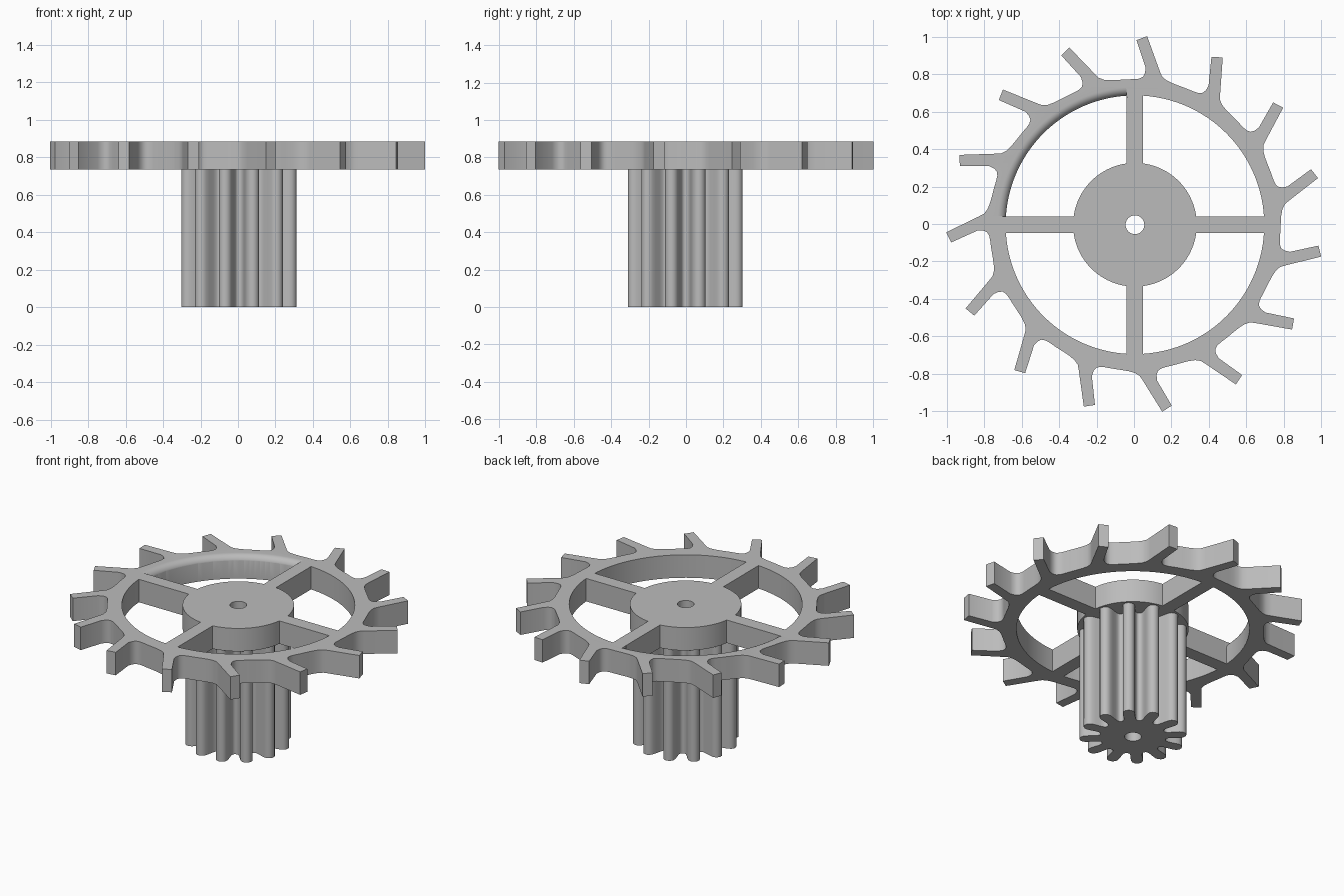
import bpy, bmesh, math
from mathutils import Vector

cube = bpy.data.objects.get("Cube")
if cube:
    bpy.data.objects.remove(cube, do_unlink=True)

AXIS = Vector((0.005, -0.004, 0))
BOTTOM, TOP = 0.735, 0.885          # wheel faces
RIM, HUB, BORE, SPOKE = 0.69, 0.33, 0.05, 0.044

steel = bpy.data.materials.new("plain grey metal")
steel.use_nodes = True
steel.diffuse_color = (0.5, 0.5, 0.5, 1)
steel.node_tree.nodes["Principled BSDF"].inputs["Base Color"].default_value = (0.5, 0.5, 0.5, 1)


def polar(deg, r):
    a = math.radians(deg)
    return (r * math.cos(a), r * math.sin(a))


def arc(r, start, end, steps):
    return [polar(start + (end - start) * i / steps, r) for i in range(steps + 1)]


def activate(ob):
    bpy.ops.object.select_all(action='DESELECT')
    ob.select_set(True)
    bpy.context.view_layer.objects.active = ob


def plate(name, loops, z0, z1):
    """Extrude an outline with holes from z0 to z1."""
    cu = bpy.data.curves.new(name, 'CURVE')
    cu.dimensions = '2D'
    cu.fill_mode = 'BOTH'
    cu.extrude = (z1 - z0) / 2
    for loop in loops:
        sp = cu.splines.new('POLY')
        sp.points.add(len(loop) - 1)
        for p, (x, y) in zip(sp.points, loop):
            p.co = (x, y, 0, 1)
        sp.use_cyclic_u = True
    ob = bpy.data.objects.new(name, cu)
    bpy.context.collection.objects.link(ob)
    activate(ob)
    bpy.ops.object.convert(target='MESH')
    ob = bpy.context.object
    bm = bmesh.new()
    bm.from_mesh(ob.data)
    bmesh.ops.remove_doubles(bm, verts=bm.verts, dist=1e-5)
    bmesh.ops.recalc_face_normals(bm, faces=bm.faces)
    bmesh.ops.translate(bm, verts=bm.verts, vec=(0, 0, (z0 + z1) / 2))
    bm.to_mesh(ob.data)
    bm.free()
    ob.location = AXIS
    ob.data.materials.clear()
    ob.data.materials.append(steel)
    return ob


def smooth(ob):
    activate(ob)
    bpy.ops.object.shade_smooth_by_angle(angle=math.radians(40))


bore = arc(BORE, 0, 360, 40)[:-1]

# Wheel outline: fifteen raked teeth with filleted roots
tooth = [(93, .777), (90, .777), (88.3, .78), (86.9, .79), (86.2, .81), (86.1, .84),
         (89.5, .985), (86.3, 1.008), (81, .835), (79.8, .807), (78, .791),
         (75.5, .782), (72.5, .778)]
outline = [polar(a - 24 * k, r) for k in range(15) for a, r in tooth]

# Four windows between the spokes
outer_a = math.degrees(math.asin(SPOKE / RIM))
inner_a = math.degrees(math.asin(SPOKE / HUB))
windows = [arc(RIM, q + outer_a, q + 90 - outer_a, 32)
           + arc(HUB, q + 90 - inner_a, q + inner_a, 20) for q in (0, 90, 180, 270)]
wheel = plate("escape_wheel", [outline, bore] + windows, BOTTOM, TOP)

# Rounded upper edge on one window's rim
f = 0.045
r0 = RIM - 0.002
section = [(r0 - .01, TOP - f), (r0 - .01, TOP + .01), (r0 + f, TOP + .01)]
for i in range(9):
    a = math.radians(90 + 90 * i / 8)
    section.append((r0 + f + f * math.cos(a), TOP - f + f * math.sin(a)))
bm = bmesh.new()
rings = []
for i in range(33):
    a = 90 + outer_a + (90 - 2 * outer_a) * i / 32
    rings.append([bm.verts.new((*polar(a, r), z)) for r, z in section])
n = len(section)
for a, b in zip(rings, rings[1:]):
    for j in range(n):
        bm.faces.new((a[j], a[(j + 1) % n], b[(j + 1) % n], b[j]))
bm.faces.new(rings[0])
bm.faces.new(rings[-1])
bmesh.ops.recalc_face_normals(bm, faces=bm.faces)
me = bpy.data.meshes.new("rim_cutter")
bm.to_mesh(me)
bm.free()
me.materials.append(steel)
cutter = bpy.data.objects.new("rim_cutter", me)
cutter.location = AXIS
cutter.hide_render = True
bpy.context.collection.objects.link(cutter)
mod = wheel.modifiers.new("rim_round", 'BOOLEAN')
mod.operation, mod.solver, mod.object = 'DIFFERENCE', 'EXACT', cutter
activate(wheel)
bpy.ops.object.modifier_apply(modifier=mod.name)
bpy.data.objects.remove(cutter, do_unlink=True)
smooth(wheel)

# Pinion: twelve round-tipped leaves
half = [(-15, .195), (-11.8, .198), (-9.6, .209), (-8.5, .23), (-7.9, .26),
        (-7.2, .285), (-5.8, .302), (-3.2, .314), (0, .318)]
leaf = half + [(-a, r) for a, r in half[-2:0:-1]]
pinion = plate("pinion", [[polar(15 + 30 * k + a, r) for k in range(12) for a, r in leaf], bore],
               0, BOTTOM)
smooth(pinion)
